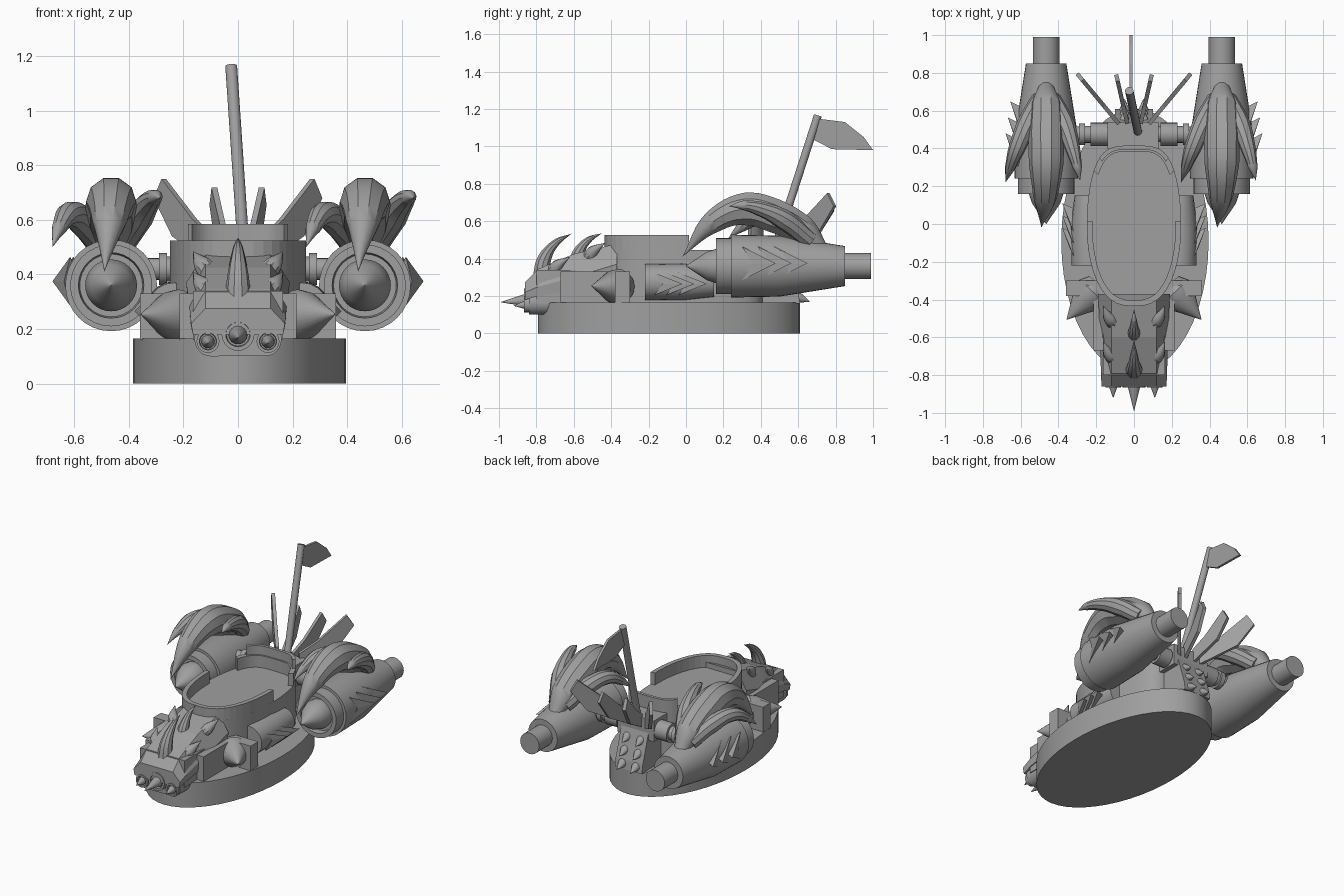
import bpy, bmesh
from math import sin, cos, pi, radians
from mathutils import Vector, Matrix

cube = bpy.data.objects.get("Cube")
if cube:
    bpy.data.objects.remove(cube, do_unlink=True)

grey = bpy.data.materials.new("plain grey")
grey.use_nodes = True
GREY = (0.35, 0.35, 0.35, 1)
grey.diffuse_color = GREY
grey.node_tree.nodes["Principled BSDF"].inputs["Base Color"].default_value = GREY


def add(name, mesh, smooth=False):
    ob = bpy.data.objects.new(name, mesh)
    bpy.context.collection.objects.link(ob)
    mesh.materials.clear()
    mesh.materials.append(grey)
    if smooth:
        bpy.ops.object.select_all(action='DESELECT')
        ob.select_set(True)
        bpy.context.view_layer.objects.active = ob
        bpy.ops.object.shade_smooth_by_angle(angle=radians(35))
    return ob


def solid(name, verts, faces, smooth=False):
    bm = bmesh.new()
    vs = [bm.verts.new(v) for v in verts]
    for f in faces:
        bm.faces.new([vs[i] for i in f])
    bmesh.ops.recalc_face_normals(bm, faces=bm.faces)
    me = bpy.data.meshes.new(name)
    bm.to_mesh(me)
    bm.free()
    return add(name, me, smooth)


def loft(name, rings, smooth=False):
    """Skin equal-length rings and cap both ends."""
    n = len(rings[0])
    verts = [p for r in rings for p in r]
    faces = [(k * n + i, k * n + (i + 1) % n, (k + 1) * n + (i + 1) % n, (k + 1) * n + i)
             for k in range(len(rings) - 1) for i in range(n)]
    faces += [tuple(range(n)), tuple(range(len(verts) - n, len(verts)))]
    return solid(name, verts, faces, smooth)


def prism(name, poly, z0, z1, smooth=False):
    return loft(name, [[(x, y, z) for x, y in poly] for z in (z0, z1)], smooth)


def box(name, x0, x1, y0, y1, z0, z1):
    return prism(name, [(x0, y0), (x1, y0), (x1, y1), (x0, y1)], z0, z1)


def lathe(name, start, direction, profile, sides=32):
    """Revolve (distance, radius) pairs about a line."""
    m = Matrix.Translation(start) @ Vector(direction).to_track_quat('Z', 'Y').to_matrix().to_4x4()
    rings = [[m @ Vector((r * cos(2 * pi * i / sides), r * sin(2 * pi * i / sides), d))
              for i in range(sides)] for d, r in profile]
    return loft(name, rings, True)


def horn(name, path):
    """Tapered curved tube through (x, y, z, radius) points."""
    cu = bpy.data.curves.new(name + "_path", 'CURVE')
    cu.dimensions = '3D'
    cu.bevel_depth = 1
    cu.bevel_resolution = 3
    cu.resolution_u = 6
    cu.use_fill_caps = True
    sp = cu.splines.new('BEZIER')
    sp.bezier_points.add(len(path) - 1)
    for bp, (x, y, z, r) in zip(sp.bezier_points, path):
        bp.co, bp.radius = (x, y, z), r
        bp.handle_left_type = bp.handle_right_type = 'AUTO'
    tmp = bpy.data.objects.new(name + "_path", cu)
    bpy.context.collection.objects.link(tmp)
    dg = bpy.context.evaluated_depsgraph_get()
    me = bpy.data.meshes.new_from_object(tmp.evaluated_get(dg))
    bpy.data.objects.remove(tmp, do_unlink=True)
    return add(name, me, True)


def barb(name, s, x, y, z, h, length, out):
    """Swept chevron scale on a side surface."""
    v = [(s * x, y, z + h), (s * x, y, z - h), (s * (x + out), y + length, z),
         (s * (x + out * .35), y + length * .3, z), (s * (x - .04), y + length * .7, z)]
    solid(name, v, [(0, 3, 2), (3, 1, 2), (0, 2, 4), (1, 4, 2), (0, 4, 1, 3)])


# Oval base
prism("base", [(.005 + .39 * cos(i * pi / 24), -.09 + .7 * sin(i * pi / 24)) for i in range(48)],
      0, .165, True)


# Cockpit tub with a raised rim at the front and the back
def oval(t, k=1):
    power = .5 if cos(t) > 0 else .75
    x = .25 * abs(sin(t)) ** power * (1 if sin(t) >= 0 else -1)
    return (k * x, -.01 + (1 - (1 - k) * .6) * .425 * cos(t))


prism("cockpit_tub", [oval(i * pi / 24) for i in range(48)], .16, .445, True)


def rim(name, a, b, k, z1):
    ts = [a + (b - a) * i / 24 for i in range(25)]
    prism(name, [oval(t) for t in ts] + [oval(t, k) for t in reversed(ts)], .43, z1)


rim("front_rim", pi * .48, pi * 1.52, .88, .525)
rim("back_rim", -pi * .26, pi * .26, .88, .525)
rim("back_rim_crest", -pi * .18, pi * .18, .92, .585)

# Head: body block, faceted skull, mouth plate
box("neck_block", -.165, .165, -.8, -.38, .16, .34)
head = []
for y, wl, zl, wm, zm, wt, zt in [(-.37, .18, .32, .19, .37, .12, .48),
                                  (-.6, .175, .23, .18, .3, .12, .425),
                                  (-.79, .17, .2, .175, .25, .12, .345),
                                  (-.86, .165, .18, .172, .22, .12, .275)]:
    half = [(wl, zl), (wm, zm), (wt, zt)]
    head.append([(x, y, z) for x, z in half] + [(-x, y, z) for x, z in reversed(half)])
loft("skull", head)
lip = [(cos(i * pi / 12), sin(i * pi / 12)) for i in range(24)]
loft("mouth_plate", [[((.1 if c > 0 else -.1) + .06 * c, y, .165 + .065 * s) for c, s in lip]
                     for y in (-.84, -.72)], True)

# Mouth guns with pointed shells
for name, x, z, r, tip in [("centre", 0, .18, .06, .16), ("left", .11, .155, .042, .09),
                           ("right", -.11, .155, .042, .09)]:
    lathe(name + "_gun_ring", (x, -.82, z), (0, -1, 0),
          [(0, r), (.045, r), (.045, r * .75), (.02, r * .7)], 20)
    lathe(name + "_gun_spike", (x, -.83, z), (0, -1, -.08), [(0, r * .6), (.03, r * .55), (tip, .001)], 16)

# Head horns
horn("snout_horn", [(0, -.77, .31, .05), (0, -.76, .39, .04), (0, -.7, .48, .022), (0, -.61, .535, 0)])
horn("brow_horn", [(0, -.59, .38, .04), (0, -.57, .44, .032), (0, -.52, .5, .018), (0, -.45, .535, 0)])
for s, side in ((1, "left"), (-1, "right")):
    for tag, y, z in (("cheek", -.71, .31), ("temple", -.52, .385)):
        horn(f"{side}_{tag}_horn", [(s * .09, y - .01, z, .045), (s * .13, y + .02, z + .05, .033),
                                    (s * .165, y + .09, z + .1, 0)])

    # Flank armour, shoulder spike and exhaust pod
    x0, x1 = sorted((s * .1, s * .215))
    box(side + "_flank_plate", x0, x1, -.67, -.3, .16, .33)
    x0, x1 = sorted((s * .1, s * .36))
    box(side + "_shoulder_block", x0, x1, -.38, -.3, .16, .33)
    lathe(side + "_shoulder_spike", (s * .22, -.36, .25), (s * .68, -.73, .02),
          [(-.05, .07), (0, .095), (.05, .085), (.2, .001)], 24)
    lathe(side + "_flank_pod", (s * .235, -.22, .275), (0, 1, 0),
          [(0, .095), (.2, .1), (.37, .08)], 20)
    for i in range(3):
        barb(f"{side}_pod_barb_{i}", s, .32, -.17 + i * .065, .265, .06, .15, .06)

    # Crossbar with collars from tail block to engine
    lathe(side + "_crossbar", (s * .1, .475, .42), (s, 0, 0),
          [(0, .04), (.04, .04), (.04, .062), (.13, .062), (.13, .045), (.16, .045),
           (.16, .058), (.19, .058), (.19, .04), (.3, .04)], 20)

    # Engine: intake, tapered shell, exhaust pipe, nose cone
    cx = s * .465
    lathe(side + "_engine", (cx, .16, .36), (0, 1, 0),
          [(.04, .115), (0, .12), (0, .15), (.08, .15), (.08, .168), (.34, .163),
           (.69, .107), (.69, .07), (.83, .07)])
    lathe(side + "_engine_cone", (cx, .21, .36), (0, -1, 0), [(0, .09), (.04, .095), (.1, .075), (.21, .001)])
    for i in range(3):
        barb(f"{side}_engine_barb_{i}", s, .615 - i * .012, .3 + i * .085, .375, .09, .18, .065)

    # Three claws gripping each engine, same layout on both
    horn(side + "_main_claw", [(cx, .73, .44, .04), (cx, .62, .55, .085), (cx, .47, .63, .095),
                               (cx, .32, .665, .092), (cx - .005, .15, .6, .065), (cx - .025, -.02, .41, 0)])
    horn(side + "_right_claw", [(cx - .03, .66, .5, .05), (cx - .1, .53, .59, .055), (cx - .155, .4, .62, .045),
                                (cx - .19, .3, .57, .028), (cx - .215, .22, .5, 0)])
    horn(side + "_left_claw", [(cx + .03, .66, .5, .05), (cx + .1, .52, .61, .055), (cx + .14, .4, .665, .04),
                               (cx + .165, .3, .685, .025), (cx + .18, .23, .68, 0)])

    # Tail fin fan
    for tag, dx, dy, k in (("outer", .64, .77, 1), ("inner", .22, .97, .78)):
        d, n = Vector((s * dx, dy, 0)), Vector((-dy, s * dx, 0)) * .011
        prof = [(0, .43), (0, .53), (.12, .6), (.3, .75), (.345, .68), (.24, .54)]
        start = Vector((s * (.08 if k == 1 else .035), .53, 0))
        loft(f"{side}_{tag}_fin", [[start + d * r * k + n * e + Vector((0, 0, z if k == 1 else .43 + (z - .43) * .9))
                                    for r, z in prof] for e in (-1, 1)])

# Tail block with sloped spine plate and teeth
box("tail_block", -.14, .13, .4, .54, .36, .5)
spine = [(.38, .16), (.61, .16), (.6, .22), (.53, .44), (.38, .44)]
loft("tail_spine", [[(x, y, z) for y, z in spine] for x in (-.1, .1)])
for x in (-.05, .05):
    for i in range(3):
        z = .19 + i * .08
        lathe("tail_tooth", (x, .605 - i * .027, z), (0, 1, -.35), [(-.02, .028), (0, .028), (.06, .001)], 12)

# Flag pole and flag
lathe("flag_pole", (.02, .49, .5), (-.045, .215, .665), [(0, .022), (.7, .022)], 16)
flag = [(.69, 1.15), (.85, 1.13), (.95, 1.05), (1, .98), (.78, .985), (.655, 1.05)]
loft("flag", [[(x, y, z) for y, z in flag] for x in (-.024, -.008)])
